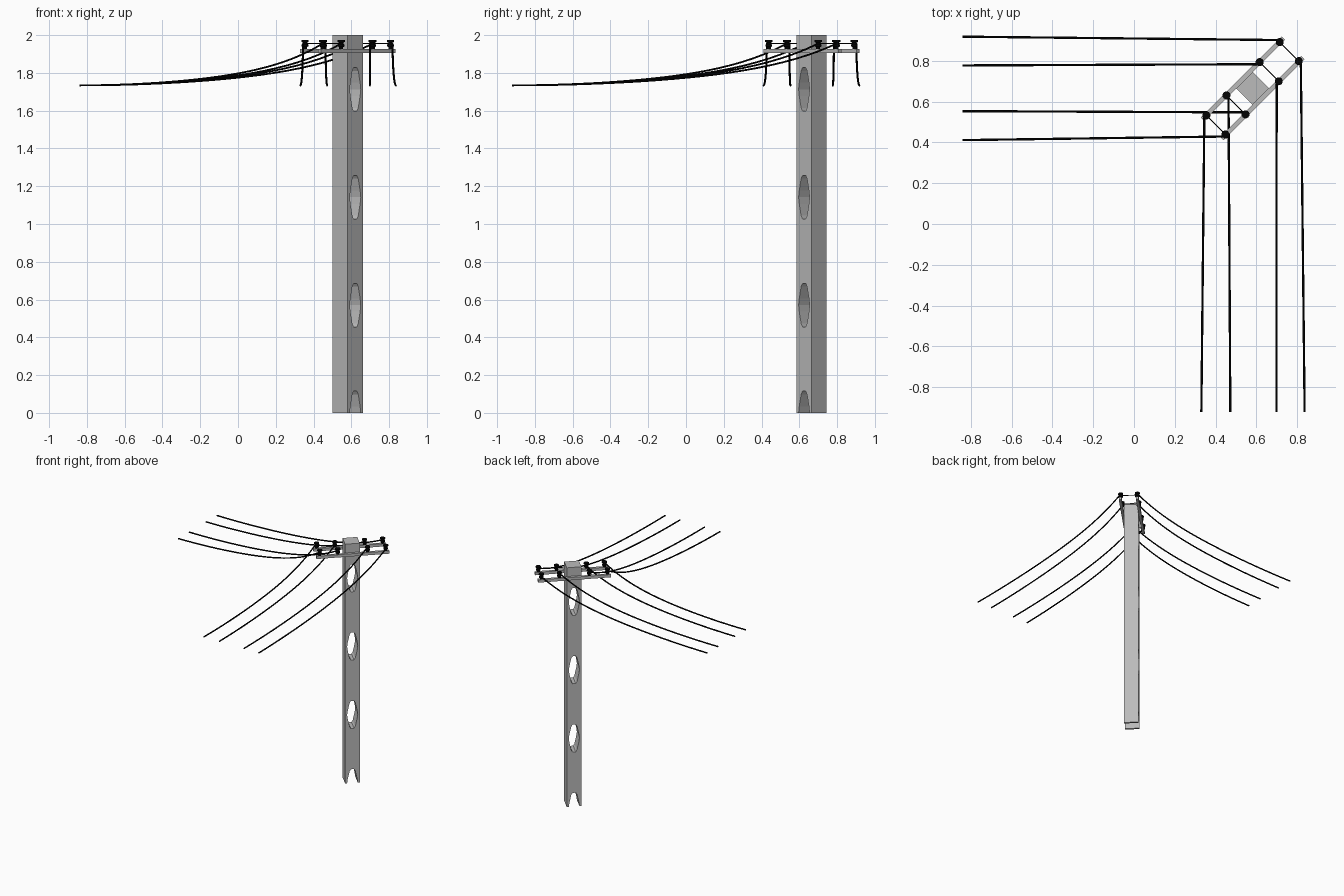
import bpy, bmesh, math
from mathutils import Matrix, Vector

cube = bpy.data.objects.get("Cube")
if cube:
    bpy.data.objects.remove(cube, do_unlink=True)

# Pole frame: local x runs along the crossarms, local y across them
FRAME = Matrix.Translation((0.581, 0.665, 0)) @ Matrix.Rotation(math.radians(45), 4, 'Z')
HALF = 0.0565
ARM_TOP = 1.927
WIRE_Z = 1.955
SAG_Z = 1.734


def material(name, value):
    m = bpy.data.materials.new(name)
    m.use_nodes = True
    color = (value, value, value, 1)
    m.diffuse_color = color
    m.node_tree.nodes["Principled BSDF"].inputs["Base Color"].default_value = color
    return m


concrete = material("concrete grey", 0.5)
black = material("cable black", 0.001)


def finish(name, bm, mat):
    bmesh.ops.recalc_face_normals(bm, faces=bm.faces)
    mesh = bpy.data.meshes.new(name)
    bm.to_mesh(mesh)
    bm.free()
    obj = bpy.data.objects.new(name, mesh)
    mesh.materials.append(mat)
    bpy.context.collection.objects.link(obj)
    return obj


def select(obj):
    bpy.ops.object.select_all(action='DESELECT')
    obj.select_set(True)
    bpy.context.view_layer.objects.active = obj


def box(name, size, center, mat):
    bm = bmesh.new()
    bmesh.ops.create_cube(bm, size=1)
    bmesh.ops.scale(bm, vec=size, verts=bm.verts)
    bmesh.ops.translate(bm, vec=center, verts=bm.verts)
    bm.transform(FRAME)
    return finish(name, bm, mat)


def cable(name, points, radius):
    curve = bpy.data.curves.new(name, 'CURVE')
    curve.dimensions = '3D'
    curve.bevel_depth = radius
    curve.bevel_resolution = 1
    curve.use_fill_caps = True
    spline = curve.splines.new('POLY')
    spline.points.add(len(points) - 1)
    for p, co in zip(spline.points, points):
        p.co = (*co, 1)
    curve.materials.append(black)
    obj = bpy.data.objects.new(name, curve)
    bpy.context.collection.objects.link(obj)
    select(obj)
    bpy.ops.object.convert(target='MESH')
    bpy.ops.object.shade_smooth_by_angle()


# Square pole with a column of tapered openings
pole = box("pole", (HALF * 2, HALF * 2, 2), (0, 0, 1), concrete)
quarter = [(0.041, 0.0), (0.036, 0.035), (0.022, 0.098), (0.012, 0.115)]
right = [(w, -z) for w, z in reversed(quarter[1:])] + quarter
outline = right + [(-w, z) for w, z in reversed(right)]
bm = bmesh.new()
for k in range(4):
    face = bm.faces.new([bm.verts.new((w, -0.2, z + 0.571 * k)) for w, z in outline])
    ext = bmesh.ops.extrude_face_region(bm, geom=[face])
    moved = [v for v in ext["geom"] if isinstance(v, bmesh.types.BMVert)]
    bmesh.ops.translate(bm, vec=(0, 0.4, 0), verts=moved)
bm.transform(FRAME)
cutter = finish("opening_cutter", bm, concrete)
cutter.hide_render = True
mod = pole.modifiers.new("openings", 'BOOLEAN')
mod.operation = 'DIFFERENCE'
mod.solver = 'EXACT'
mod.object = cutter
select(pole)
bpy.ops.object.modifier_apply(modifier=mod.name)
bpy.data.objects.remove(cutter, do_unlink=True)

# Crossarms on the two open faces
for side, label in ((-1, "front"), (1, "back")):
    box(label + "_crossarm", (0.56, 0.022, 0.023),
        (0, side * (HALF + 0.011), ARM_TOP - 0.0115), concrete)


# Insulators: lathed double discs
PROFILE = [(0, 0), (0.011, 0), (0.011, 0.01), (0.018, 0.013), (0.018, 0.023),
           (0.012, 0.027), (0.012, 0.033), (0.02, 0.037), (0.02, 0.047), (0, 0.047)]


def insulator(name, along, across):
    bm = bmesh.new()
    verts = [bm.verts.new((r, 0, z)) for r, z in PROFILE]
    edges = [bm.edges.new(pair) for pair in zip(verts, verts[1:])]
    bmesh.ops.spin(bm, geom=verts + edges, cent=(0, 0, 0), axis=(0, 0, 1),
                   angle=math.tau, steps=12)
    bmesh.ops.remove_doubles(bm, verts=bm.verts, dist=0.0001)
    bm.transform(FRAME @ Matrix.Translation((along, across, ARM_TOP)))
    select(finish(name, bm, black))
    bpy.ops.object.shade_smooth_by_angle()


STATIONS = (-0.254, -0.115, 0.115, 0.254)
ACROSS = 0.066
for i, along in enumerate(STATIONS):
    for side, label in ((-1, "front"), (1, "back")):
        insulator(f"{label}_insulator_{i + 1}", along, side * ACROSS)
    # Thin jumper linking the two insulators
    ends = [FRAME @ Vector((along, s * ACROSS, WIRE_Z)) for s in (-1, 1)]
    cable(f"jumper_{i + 1}", ends, 0.003)


# Sagging line wires running off in two directions
def line_wire(name, along, across, axis, far, sideways):
    start = FRAME @ Vector((along, across, WIRE_Z))
    other = 1 - axis
    start[other] += math.copysign(0.01, sideways - start[other])
    points = []
    for k in range(25):
        t = k / 24
        p = start.copy()
        p[axis] = far + (start[axis] - far) * t
        p[other] = sideways + (start[other] - sideways) * t
        p.z = SAG_Z + (WIRE_Z - SAG_Z) * (0.6 * t ** 2 + 0.4 * t ** 6)
        points.append(p)
    cable(name, points, 0.0055)


side_runs = zip(STATIONS, (-1, -1, 1, 1), (0.411, 0.553, 0.777, 0.918))
for i, (along, s, y) in enumerate(side_runs):
    line_wire(f"side_wire_{i + 1}", along, s * ACROSS, 0, -0.84, y)
front_runs = zip(STATIONS, (1, 1, -1, -1), (0.33, 0.472, 0.698, 0.836))
for i, (along, s, x) in enumerate(front_runs):
    line_wire(f"front_wire_{i + 1}", along, s * ACROSS, 1, -0.92, x)
